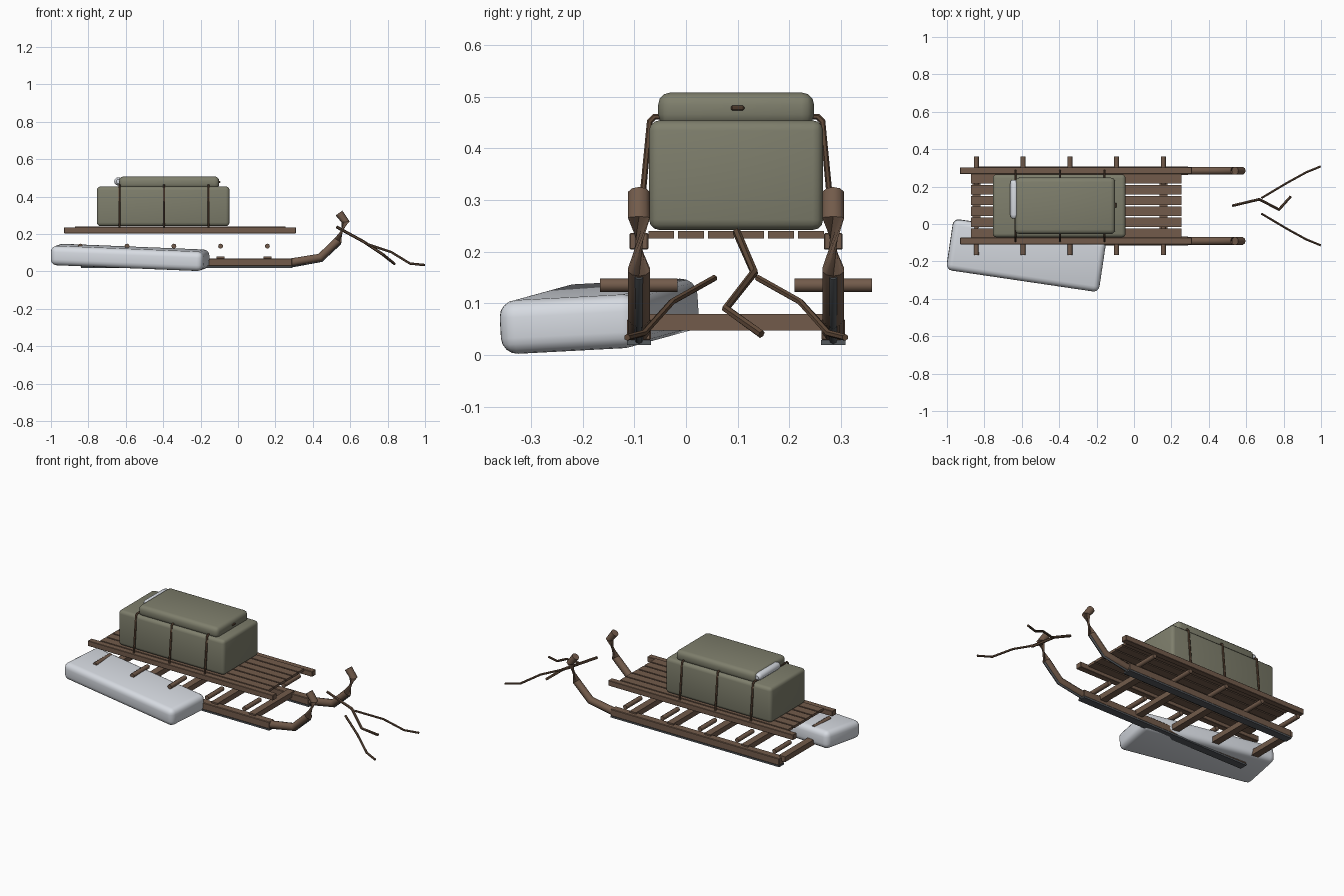
import bpy, bmesh
from math import radians
from mathutils import Vector

if "Cube" in bpy.data.objects:
    bpy.data.objects.remove(bpy.data.objects["Cube"])


def material(name, rgb):
    m = bpy.data.materials.new(name)
    m.use_nodes = True
    m.diffuse_color = (*rgb, 1)
    m.node_tree.nodes["Principled BSDF"].inputs["Base Color"].default_value = (*rgb, 1)
    return m


WOOD = material("brown wood", (0.17, 0.105, 0.07))
CANVAS = material("olive canvas", (0.21, 0.21, 0.15))
SNOW = material("pale snow", (0.68, 0.71, 0.76))
METAL = material("dark metal", (0.09, 0.1, 0.11))
ROPE = material("rope", (0.12, 0.07, 0.042))

MID = 0.097      # y of the sled's centre line
HALF = 0.188     # distance from there to each runner
BARS = [-0.843 + 0.25 * i for i in range(5)]


def finish(obj, mat, angle=35):
    obj.data.materials.append(mat)
    bpy.ops.object.select_all(action="DESELECT")
    obj.select_set(True)
    bpy.context.view_layer.objects.active = obj
    bpy.ops.object.shade_smooth_by_angle(angle=radians(angle))
    return obj


def box(name, centre, size, mat, bevel=0.0, segments=3, rot=(0, 0, 0)):
    """Box with optional rounded edges."""
    mesh = bpy.data.meshes.new(name)
    bm = bmesh.new()
    bmesh.ops.create_cube(bm, size=1)
    bmesh.ops.scale(bm, vec=size, verts=bm.verts)
    if bevel:
        bmesh.ops.bevel(bm, geom=bm.edges[:], offset=bevel, segments=segments,
                        profile=0.5, affect="EDGES")
    bm.to_mesh(mesh)
    bm.free()
    obj = bpy.data.objects.new(name, mesh)
    bpy.context.collection.objects.link(obj)
    obj.location = centre
    obj.rotation_euler = [radians(a) for a in rot]
    return finish(obj, mat)


def tube(name, points, radius, mat, sides=8, taper=1.0):
    """Round tube through a list of points, with mitred joints."""
    pts = [Vector(p) for p in points]
    mesh = bpy.data.meshes.new(name)
    bm = bmesh.new()
    rings = []
    for i, p in enumerate(pts):
        into = (p - pts[max(i - 1, 0)]).normalized()
        out = (pts[min(i + 1, len(pts) - 1)] - p).normalized()
        turn = (into + out).normalized().to_track_quat("Z", "Y")
        r = radius * (1 + (taper - 1) * i / (len(pts) - 1))
        ring = bmesh.ops.create_circle(bm, segments=sides, radius=r)["verts"]
        for v in ring:
            v.co = turn @ v.co + p
        rings.append(ring)
    for a, b in zip(rings, rings[1:]):
        for k in range(sides):
            n = (k + 1) % sides
            bm.faces.new((a[k], a[n], b[n], b[k]))
    for ring in (rings[0], rings[-1]):
        bm.faces.new(ring)
    bmesh.ops.recalc_face_normals(bm, faces=bm.faces)
    bm.to_mesh(mesh)
    bm.free()
    obj = bpy.data.objects.new(name, mesh)
    bpy.context.collection.objects.link(obj)
    return finish(obj, mat, 50)


# Runners with curled fronts, metal shoes, side rails and pegs
curl = [(0.28, 0.047), (0.44, 0.074), (0.535, 0.165), (0.575, 0.265), (0.54, 0.312)]
for side, word in ((-1, "right"), (1, "left")):
    y = MID + side * HALF
    box(f"{word}_runner", (-0.275, y, 0.049), (1.13, 0.046, 0.042), WOOD, 0.003, 1)
    box(f"{word}_runner_shoe", (-0.275, y, 0.024), (1.13, 0.047, 0.01), METAL)
    tube(f"{word}_runner_curl", [(x, y, z) for x, z in curl], 0.022, WOOD, 10)
    tube(f"{word}_curl_shoe", [(x + 0.012 * i / 2, y, z - 0.019 + 0.003 * i)
                              for i, (x, z) in enumerate(curl[:3])], 0.008, METAL)
    box(f"{word}_side_rail", (-0.31, y, 0.22), (1.24, 0.036, 0.032), WOOD, 0.002, 1)
    for x in BARS:
        tube(f"{word}_peg", [(x, y - 0.075, 0.135), (x, y + 0.075, 0.135)], 0.0135, WOOD)

# Cross beams between the runners
for x in BARS:
    box("cross_beam", (x, MID, 0.063), (0.042, 2 * HALF, 0.032), WOOD)

# Deck slats
for i in range(6):
    box("deck_slat", (-0.308, MID + 0.058 * (i - 2.5), 0.2325), (1.125, 0.05, 0.015), WOOD)

# Canvas cargo, with a smaller bundle and a rolled blanket on top
box("cargo_box", (-0.4, MID, 0.348), (0.71, 0.337, 0.212), CANVAS, 0.02)
box("top_bundle", (-0.368, MID, 0.475), (0.535, 0.302, 0.066), CANVAS, 0.024)
ends = [(0.03, 0.5), (0.036, 0.85), (0.05, 1), (0.215, 1), (0.23, 0.85), (0.236, 0.5)]
roll = tube("blanket_roll", [(-0.64, y, 0.481) for y, _ in ends], 0.022, SNOW, 12)
for v in roll.data.vertices:
    scale = min(ends, key=lambda e: abs(e[0] - v.co.y))[1]
    v.co.x = -0.64 + (v.co.x + 0.64) * scale
    v.co.z = 0.481 + (v.co.z - 0.481) * scale

# Ropes lashing the cargo to the rails
for x in (-0.634, -0.396, -0.158):
    half = [(0.188, 0.235), (0.167, 0.452), (0.158, 0.461)]
    path = [(x, MID - w, z) for w, z in half] + [(x, MID + w, z) for w, z in reversed(half)]
    tube("lashing_rope", path, 0.006, ROPE, 6)
box("rope_knot", (-0.1, MID + 0.003, 0.478), (0.014, 0.026, 0.01), ROPE, 0.003, 1)

# Loose harness lines at the front
tube("centre_harness_line", [(0.527, 0.098, 0.238), (0.67, 0.132, 0.16),
                             (0.775, 0.077, 0.09), (0.837, 0.146, 0.04)], 0.008, ROPE, 6)
line = [(0.682, 0.042, 0.149), (0.82, 0.124, 0.103), (0.92, 0.179, 0.042), (0.998, 0.211, 0.034)]
for side, word in ((-1, "right"), (1, "left")):
    tube(f"{word}_harness_line", [(x, MID + side * w, z) for x, w, z in line],
         0.0065, ROPE, 6)

# Tilted snow block beside the sled
box("snow_block", (-0.577, -0.168, 0.075), (0.825, 0.275, 0.104), SNOW, 0.032, 4,
    rot=(3, 2.3, -8.4))
